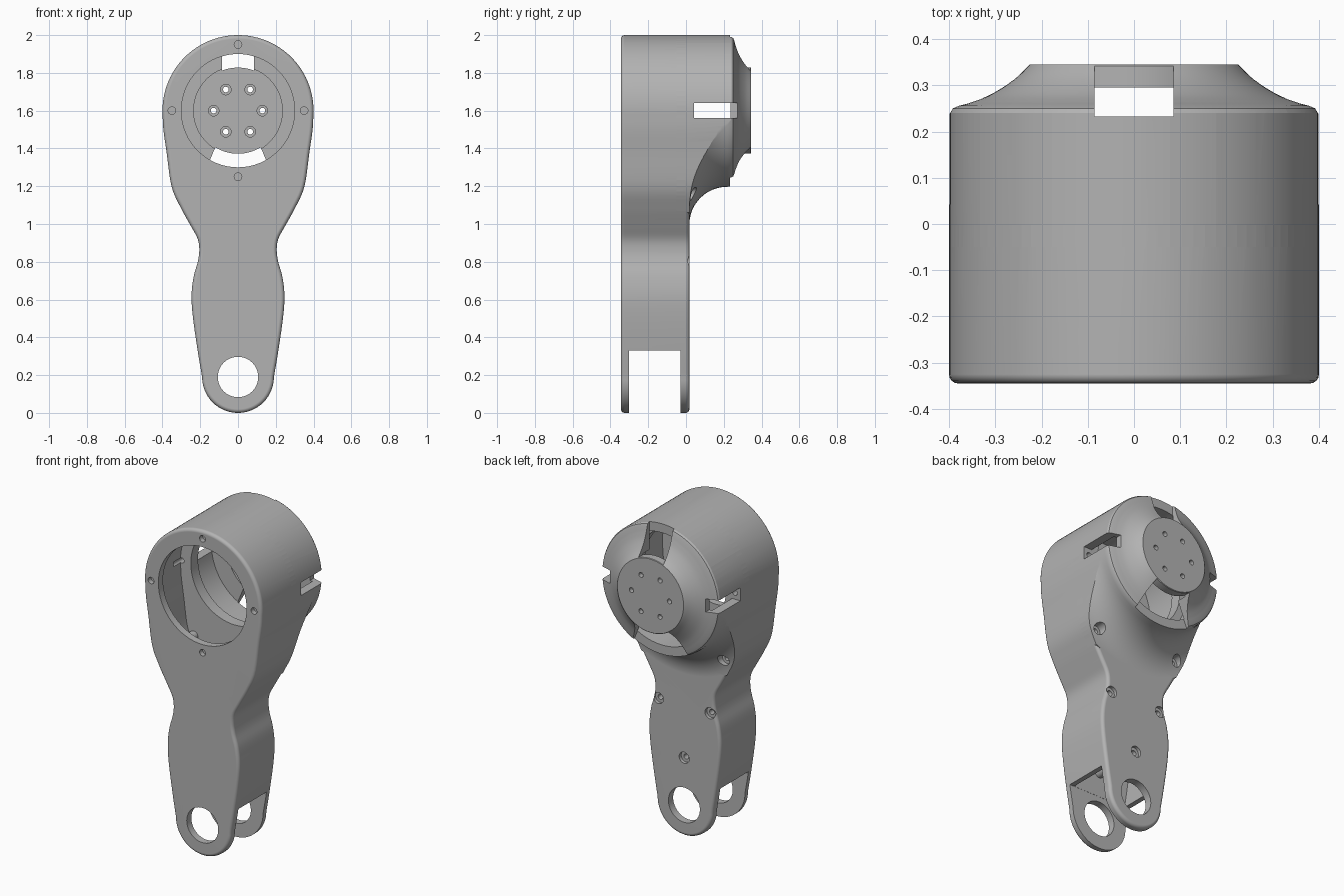
import bpy, bmesh, math
from mathutils import Vector

if "Cube" in bpy.data.objects:
    bpy.data.objects.remove(bpy.data.objects["Cube"])

HEAD_Z = 1.6
FORK_Z = 0.19

grey = bpy.data.materials.new("plain grey")
grey.use_nodes = True
grey.diffuse_color = (0.45, 0.45, 0.45, 1)
grey.node_tree.nodes["Principled BSDF"].inputs["Base Color"].default_value = (0.45, 0.45, 0.45, 1)


def make(name, bm):
    bmesh.ops.recalc_face_normals(bm, faces=bm.faces)
    mesh = bpy.data.meshes.new(name)
    bm.to_mesh(mesh)
    bm.free()
    mesh.materials.append(grey)
    ob = bpy.data.objects.new(name, mesh)
    bpy.context.collection.objects.link(ob)
    return ob


def prism(name, loop, y0, y1, rim=0):
    """Extrude an (x, z) loop along y, with optional rounded rims."""
    bm = bmesh.new()
    face = bm.faces.new([bm.verts.new((x, y0, z)) for x, z in loop])
    new = bmesh.ops.extrude_face_region(bm, geom=[face])["geom"]
    bmesh.ops.translate(bm, vec=(0, y1 - y0, 0), verts=[v for v in new if isinstance(v, bmesh.types.BMVert)])
    if rim:
        edges = [e for e in bm.edges if abs(e.verts[0].co.y - e.verts[1].co.y) < 1e-5]
        bmesh.ops.bevel(bm, geom=edges, offset=rim, segments=4, profile=0.5, affect="EDGES")
    return make(name, bm)


def circle(r, x=0, z=HEAD_Z, n=64):
    return [(x + r * math.sin(math.tau * i / n), z + r * math.cos(math.tau * i / n)) for i in range(n)]


def rod(name, r, y0, y1, x=0, z=HEAD_Z, n=64):
    return prism(name, circle(r, x, z, n), y0, y1)


def box(name, x0, x1, y0, y1, z0, z1):
    return prism(name, [(x0, z0), (x1, z0), (x1, z1), (x0, z1)], y0, y1)


def lathe(name, profile, n=96):
    """Solid of revolution about the head axis from (radius, y) points."""
    bm = bmesh.new()
    rings = [[bm.verts.new((x, y, z)) for x, z in circle(r, n=n)] for r, y in profile]
    for a, b in zip(rings, rings[1:]):
        for i in range(n):
            j = (i + 1) % n
            bm.faces.new((a[i], a[j], b[j], b[i]))
    bm.faces.new(rings[0])
    bm.faces.new(rings[-1])
    return make(name, bm)


def combine(target, tool, operation):
    mod = target.modifiers.new("cut", "BOOLEAN")
    mod.operation, mod.solver, mod.object = operation, "EXACT", tool
    bpy.context.view_layer.objects.active = target
    bpy.ops.object.modifier_apply(modifier=mod.name)
    bpy.data.objects.remove(tool)


def cut(tool):
    combine(body, tool, "DIFFERENCE")


def spline(points, steps=5):
    """Smooth curve through the points."""
    pts = [Vector(p) for p in points]
    pts = [2 * pts[0] - pts[1]] + pts + [2 * pts[-1] - pts[-2]]
    out = []
    for a, b, c, d in zip(pts, pts[1:], pts[2:], pts[3:]):
        for k in range(steps):
            t = k / steps
            out.append(0.5 * (2 * b + (c - a) * t + (2 * a - 5 * b + 4 * c - d) * t * t
                              + (3 * b - a - 3 * c + d) * t ** 3))
    return out + [pts[-2]]


# Arm outline: round head, waist, round fork end
side = spline([(0.4, 1.6), (0.395, 1.5), (0.378, 1.38), (0.352, 1.2), (0.305, 1.09), (0.25, 0.99),
               (0.213, 0.92), (0.205, 0.86), (0.213, 0.8), (0.235, 0.72), (0.246, 0.62),
               (0.238, 0.5), (0.212, 0.32), (0.19, 0.19)])
half = [Vector((0.4 * math.sin(a), HEAD_Z + 0.4 * math.cos(a)))
        for a in (math.pi / 2 * i / 24 for i in range(24))] + side
half += [Vector((0.19 * math.cos(a), FORK_Z - 0.19 * math.sin(a)))
         for a in (math.pi / 2 * i / 16 for i in range(1, 17))]
outline = half + [Vector((-p.x, p.y)) for p in reversed(half[1:-1])]


def inset(loop, d):
    out = []
    for i, p in enumerate(loop):
        t = (loop[(i + 1) % len(loop)] - loop[i - 1]).normalized()
        out.append(p + Vector((t.y, -t.x)) * d)
    return out


# Arm body and flared rear of the head
body = prism("arm_body", outline, -0.345, 0.018, 0.02)
flare = [(0.61, -0.1), (0.61, 0.018)]
flare += [(0.603 - 0.2 * math.sin(a), 0.218 - 0.2 * math.cos(a))
          for a in (math.pi / 2 * i / 12 for i in range(13))]
flare += [(0.401, 0.238), (0.394, 0.25), (0.38, 0.256)]
flare += [tuple(p) for p in spline([(0.36, 0.261), (0.31, 0.28), (0.26, 0.312), (0.225, 0.345)], 4)]
head = lathe("head", flare)
combine(head, prism("head_limit", outline, -0.05, 0.5), "INTERSECT")
combine(body, head, "UNION")

# Hollow interior, fork gap and stepped bore
cut(prism("cavity", inset(outline, 0.03), -0.3, -0.03))
cut(box("fork_gap", -0.5, 0.5, -0.301, -0.028, -0.2, 0.33))
cut(rod("front_bore", 0.3, -0.5, 0.06))
cut(rod("head_chamber", 0.345, 0.04, 0.235))
cut(rod("hub_recess", 0.235, 0.2, 0.295))
cut(rod("fork_holes", 0.107, -0.5, 0.2, z=FORK_Z))


# Openings around the hub at top and bottom
def sector(angle_sign, half_inner, half_outer):
    arc = [(0.228 * math.sin(a), angle_sign * 0.228 * math.cos(a))
           for a in (math.asin(half_inner / 0.228) * k / 8 for k in range(-8, 9))]
    loop = arc + [(half_outer, angle_sign * 0.55), (-half_outer, angle_sign * 0.55)]
    return prism("hub_opening", [(x, HEAD_Z + z) for x, z in loop], 0.233, 0.5)


cut(sector(1, 0.085, 0.085))
cut(sector(-1, 0.12, 0.27))

# Screw posts and countersunk rear screw holes
screws = [(0, 0.48)] + [(s * x, z) for s in (-1, 1) for x, z in ((0.175, 0.8), (0.28, 1.16))]
for x, z in screws:
    combine(body, rod("screw_post", 0.029, -0.32, -0.015, x, z, 24), "UNION")
for x, z in screws:
    cut(rod("screw_seat", 0.034, -0.002, 0.4, x, z, 32))
    cut(rod("screw_hole", 0.016, -0.1, 0.1, x, z, 24))

# Side slots with screw holes
for s in (-1, 1):
    cut(box("side_slot", *sorted((s * 0.325, s * 0.5)), 0.042, 0.4, 1.56, 1.64))
    cut(rod("slot_hole", 0.016, -0.1, 0.1, s * 0.362, HEAD_Z, 24))

# Front screw holes and hub screw holes
for i in range(4):
    a = math.pi / 2 * i
    cut(rod("front_hole", 0.02, -0.5, -0.315, 0.35 * math.sin(a), HEAD_Z + 0.35 * math.cos(a), 24))
for i in range(6):
    a = math.pi / 3 * i
    x, z = 0.129 * math.cos(a), HEAD_Z + 0.129 * math.sin(a)
    cut(rod("hub_seat", 0.028, 0.25, 0.315, x, z, 24))
    cut(rod("hub_hole", 0.015, 0.2, 0.5, x, z, 24))

# Smooth shading with sharp edges kept
bpy.ops.object.select_all(action="DESELECT")
body.select_set(True)
bpy.context.view_layer.objects.active = body
bpy.ops.object.shade_smooth_by_angle(angle=math.radians(28))
weighted = body.modifiers.new("weighted", "WEIGHTED_NORMAL")
weighted.keep_sharp = True
